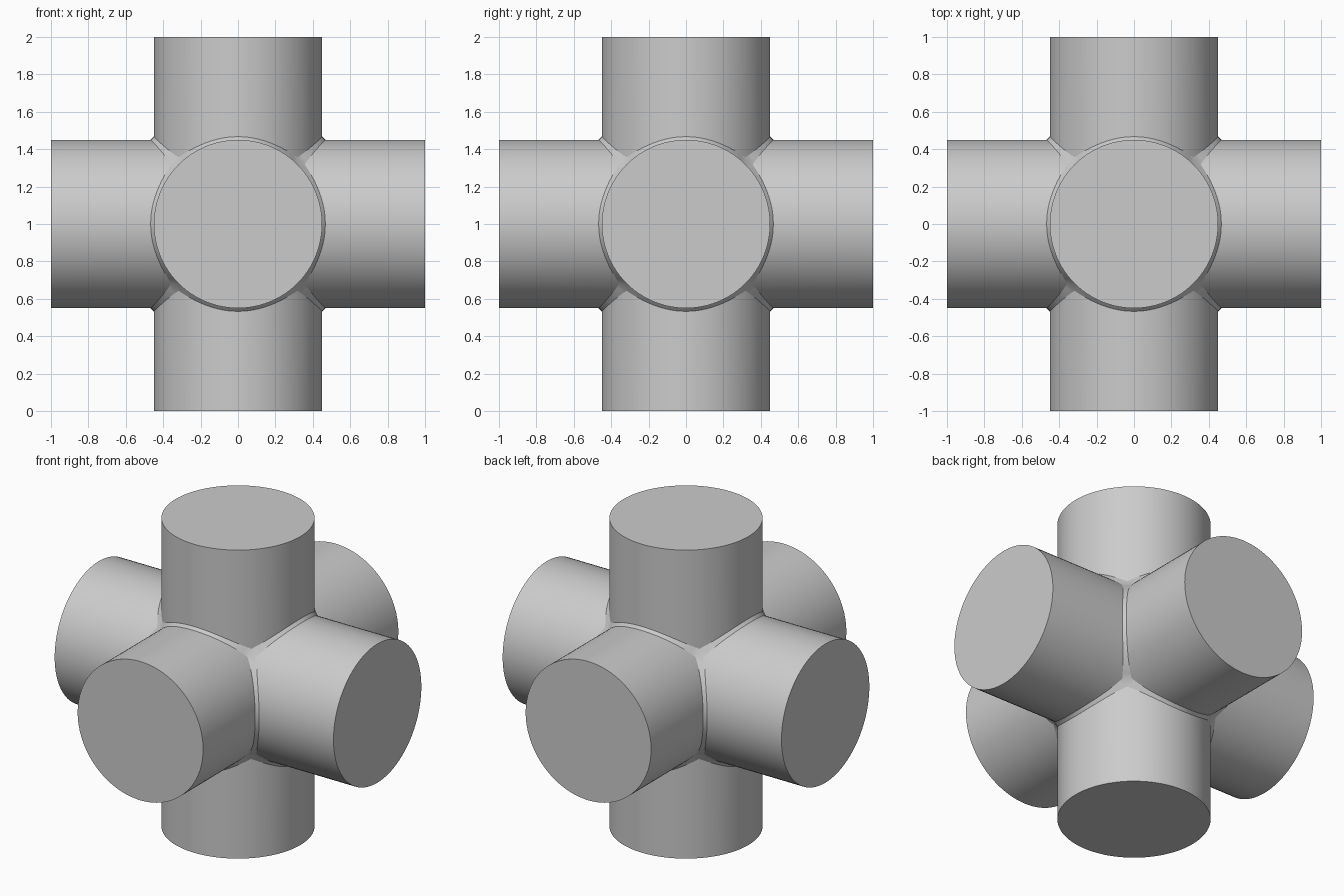
import bpy
import bmesh
from math import cos, sin, pi
from itertools import product, combinations
from mathutils import Vector

if "Cube" in bpy.data.objects:
    bpy.data.objects.remove(bpy.data.objects["Cube"], do_unlink=True)

RADIUS, REACH, SEGMENTS = 0.45, 1.0, 96
EIGHTH = SEGMENTS // 8

grey = bpy.data.materials.new("plain grey")
grey.use_nodes = True
colour = (0.6, 0.6, 0.6, 1)
grey.diffuse_color = colour
grey.node_tree.nodes["Principled BSDF"].inputs["Base Color"].default_value = colour

bm = bmesh.new()


def point(values):
    """Vertex from an {axis: coordinate} mapping, raised onto the ground."""
    return bm.verts.new([values[0], values[1], values[2] + REACH])


def weld_width(u):
    """Bevel width along a joint, widening towards its ends (u = -1 or 1)."""
    return 0.017 + 0.022 * u ** 4


def joint(i):
    """Position across, along and outward for step i of a joint."""
    t = i / EIGHTH * pi / 4
    across = RADIUS * cos(t)
    return across, RADIUS * sin(t), across + weld_width(i / EIGHTH)


# Six round arms, each running from the joint line to a flat end cap
for axis, sign in product(range(3), (-1, 1)):
    b, c = [k for k in range(3) if k != axis]
    inner, outer = [], []
    for quarter in range(4):
        for i in range(-EIGHTH, EIGHTH):
            across, along, out = joint(i)
            x, y = across, along
            for _ in range(quarter):
                x, y = -y, x
            inner.append(point({axis: sign * out, b: x, c: y}))
            outer.append(point({axis: sign * REACH, b: x, c: y}))
    for i in range(SEGMENTS):
        j = (i + 1) % SEGMENTS
        bm.faces.new((inner[i], inner[j], outer[j], outer[i]))
    bm.faces.new(outer)

# Twelve bevelled joints between neighbouring arms
for a, b in combinations(range(3), 2):
    c = 3 - a - b
    for sa, sb in product((-1, 1), repeat=2):
        pairs = []
        for i in range(-EIGHTH, EIGHTH + 1):
            across, along, out = joint(i)
            pairs.append((point({a: sa * out, b: sb * across, c: along}),
                          point({a: sa * across, b: sb * out, c: along})))
        for (p, q), (r, s) in zip(pairs, pairs[1:]):
            bm.faces.new((p, q, s, r))

# Eight corner patches where three joints meet
across, along, out = joint(EIGHTH)
for signs in product((-1, 1), repeat=3):
    bm.faces.new([point({k: signs[k] * (out if k == tip else across)
                         for k in range(3)}) for tip in range(3)])

bmesh.ops.remove_doubles(bm, verts=bm.verts, dist=0.0001)
bmesh.ops.recalc_face_normals(bm, faces=bm.faces)
mesh = bpy.data.meshes.new("six_way_pipe_joint")
bm.to_mesh(mesh)
bm.free()
mesh.materials.append(grey)

fitting = bpy.data.objects.new("six_way_pipe_joint", mesh)
bpy.context.collection.objects.link(fitting)
bpy.ops.object.select_all(action="DESELECT")
fitting.select_set(True)
bpy.context.view_layer.objects.active = fitting
bpy.ops.object.shade_smooth_by_angle(angle=pi / 9)
